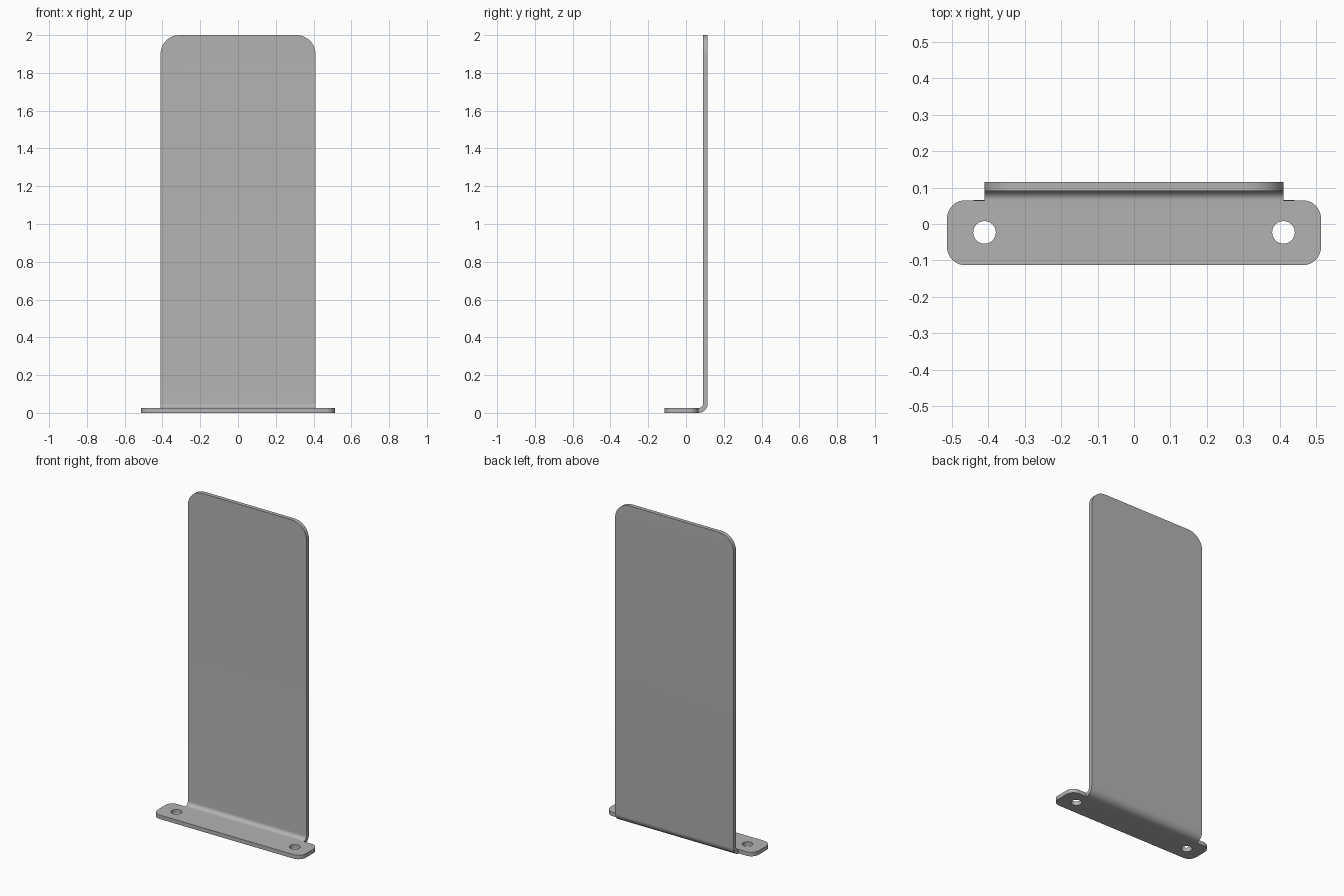
import bpy
import bmesh
from math import sin, cos, pi, radians

cube = bpy.data.objects.get("Cube")
if cube:
    bpy.data.objects.remove(cube, do_unlink=True)

THICK = 0.025            # sheet thickness
MID = THICK / 2          # height of the flange mid-surface
BASE_X, BASE_FRONT, BASE_BACK, BASE_R = 0.513, -0.113, 0.065, 0.05
PANEL_X, PANEL_TOP, PANEL_R = 0.41, 2.0, 0.1
BEND_R, BEND_Z = 0.0375, 0.05
HOLE_X, HOLE_Y, HOLE_R = 0.41, -0.023, 0.031


def arc(cx, cy, r, start, end, steps):
    """Points along an arc, angles in degrees."""
    return [(cx + r * cos(radians(start + (end - start) * i / steps)),
             cy + r * sin(radians(start + (end - start) * i / steps)))
            for i in range(steps + 1)]


def loop(bm, points):
    """Closed wire loop in the flange plane."""
    verts = [bm.verts.new((x, y, MID)) for x, y in points]
    edges = [bm.edges.new((a, b)) for a, b in zip(verts, verts[1:] + verts[:1])]
    return verts, edges


bm = bmesh.new()

# Flange outline with rounded corners and the two bend ends on its back edge
ix, fy, by = BASE_X - BASE_R, BASE_FRONT + BASE_R, BASE_BACK - BASE_R
right_back = arc(ix, by, BASE_R, 0, 90, 8)
outline = (arc(-ix, fy, BASE_R, 180, 270, 8) + arc(ix, fy, BASE_R, 270, 360, 8)
           + right_back + [(PANEL_X, BASE_BACK), (-PANEL_X, BASE_BACK)]
           + arc(-ix, by, BASE_R, 90, 180, 8))
verts, edges = loop(bm, outline)
n = 18 + len(right_back)
row = [verts[n + 1], verts[n]]

# Screw holes
for side in (-1, 1):
    edges += loop(bm, arc(side * HOLE_X, HOLE_Y, HOLE_R, 0, 360, 32)[:-1])[1]
bmesh.ops.triangle_fill(bm, use_beauty=True, use_dissolve=False, edges=edges,
                        normal=(0, 0, 1))

# Quarter-round bend
STEPS = 10
for i in range(1, STEPS + 1):
    a = pi / 2 * i / STEPS
    y, z = BASE_BACK + BEND_R * sin(a), BEND_Z - BEND_R * cos(a)
    new = [bm.verts.new((x, y, z)) for x in (-PANEL_X, PANEL_X)]
    bm.faces.new((row[0], row[1], new[1], new[0]))
    row = new

# Upright panel with rounded top corners
px, pz = PANEL_X - PANEL_R, PANEL_TOP - PANEL_R
top = arc(px, pz, PANEL_R, 0, 90, 12) + arc(-px, pz, PANEL_R, 90, 180, 12)
bm.faces.new(row + [bm.verts.new((x, BASE_BACK + BEND_R, z)) for x, z in top])

bmesh.ops.recalc_face_normals(bm, faces=bm.faces[:])
mesh = bpy.data.meshes.new("bent_sheet_bracket")
bm.to_mesh(mesh)
bm.free()
bracket = bpy.data.objects.new("bent_sheet_bracket", mesh)
bpy.context.collection.objects.link(bracket)

# Grey metal
grey = bpy.data.materials.new("grey_metal")
grey.use_nodes = True
colour = (0.45, 0.45, 0.45, 1)
grey.diffuse_color = colour
grey.node_tree.nodes["Principled BSDF"].inputs["Base Color"].default_value = colour
mesh.materials.append(grey)

# Give the sheet its thickness, then smooth the curved faces
bpy.ops.object.select_all(action="DESELECT")
bracket.select_set(True)
bpy.context.view_layer.objects.active = bracket
solid = bracket.modifiers.new("thickness", "SOLIDIFY")
solid.thickness = THICK
solid.offset = 0
solid.use_even_offset = True
bpy.ops.object.modifier_apply(modifier=solid.name)
bpy.ops.object.shade_smooth_by_angle(angle=radians(30))
